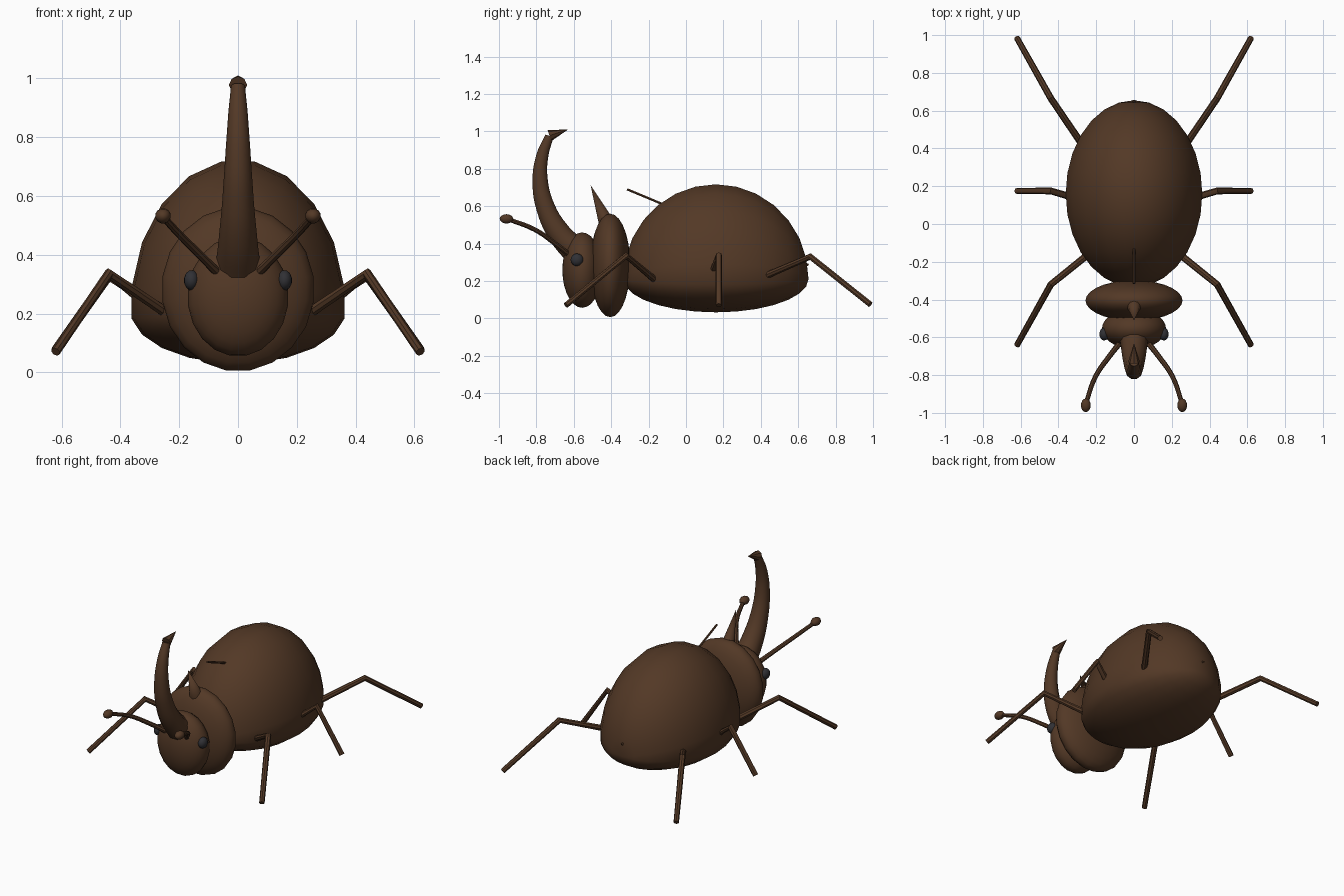
import bpy, math
from mathutils import Vector, Matrix

if "Cube" in bpy.data.objects:
    bpy.data.objects.remove(bpy.data.objects["Cube"])

def mat(name, rgb):
    m = bpy.data.materials.new(name)
    m.diffuse_color = (*rgb, 1)
    m.use_nodes = True
    m.node_tree.nodes["Principled BSDF"].inputs["Base Color"].default_value = m.diffuse_color
    return m

BROWN = mat("brown_shell", (0.086, 0.040, 0.019))
BLACK = mat("dark_eye", (0.03, 0.03, 0.035))

def finish(o, name, m=BROWN, angle=40):
    o.name = name
    o.data.materials.clear()
    o.data.materials.append(m)
    bpy.ops.object.select_all(action='DESELECT')
    o.select_set(True)
    bpy.context.view_layer.objects.active = o
    bpy.ops.object.shade_smooth_by_angle(angle=math.radians(angle))
    return o

def ball(name, loc, size, m=BROWN, seg=20, rings=14, under=None):
    # ellipsoid with poles along y; "under" gives a flatter lower half
    bpy.ops.mesh.primitive_uv_sphere_add(segments=seg, ring_count=rings, radius=1)
    o = bpy.context.object
    o.data.transform(Matrix.Rotation(math.pi / 2, 4, 'X') @ Matrix.Rotation(math.pi / seg, 4, 'Z'))
    for v in o.data.vertices:
        low = under is not None and v.co.z < 0
        v.co = Vector((v.co.x * size[0], v.co.y * size[1],
                       v.co.z * (under if low else size[2]))) + Vector(loc)
    return finish(o, name, m)

def tube(name, pts, radii, smooth=False, res=3):
    # tapered tube along a path
    c = bpy.data.curves.new(name, 'CURVE')
    c.dimensions = '3D'
    c.bevel_depth = 1
    c.bevel_resolution = res
    c.use_fill_caps = True
    c.resolution_u = 5
    s = c.splines.new('BEZIER' if smooth else 'POLY')
    P = s.bezier_points if smooth else s.points
    P.add(len(pts) - 1)
    for p, co, r in zip(P, pts, radii):
        p.radius = r
        if smooth:
            p.co = co
            p.handle_left_type = p.handle_right_type = 'AUTO'
        else:
            p.co = (*co, 1)
    tmp = bpy.data.objects.new(name + "_path", c)
    bpy.context.collection.objects.link(tmp)
    bpy.context.view_layer.update()
    me = bpy.data.meshes.new_from_object(tmp.evaluated_get(bpy.context.evaluated_depsgraph_get()))
    bpy.data.objects.remove(tmp)
    o = bpy.data.objects.new(name, me)
    bpy.context.collection.objects.link(o)
    return finish(o, name)

def cone(name, base, tip, r, n):
    a, b = Vector(base), Vector(tip)
    bpy.ops.mesh.primitive_cone_add(vertices=n, radius1=r, radius2=0, depth=(b - a).length)
    o = bpy.context.object
    o.data.transform(Matrix.Translation((a + b) / 2) @ (b - a).to_track_quat('Z', 'Y').to_matrix().to_4x4())
    return finish(o, name)

# body
ball("abdomen", (0, 0.16, 0.21), (0.366, 0.495, 0.513), under=0.18)
ball("thorax", (0, -0.405, 0.283), (0.26, 0.107, 0.28))
ball("head", (0, -0.555, 0.258), (0.172, 0.106, 0.204))

# wing seam rod running through the abdomen
tube("wing_seam", [(0, -0.315, 0.69), (0, 0.655, 0.285)], [0.007] * 2, res=1)

# large curved horn with hooked tip
tube("head_horn", [(0, -0.58, 0.35), (0, -0.675, 0.45), (0, -0.75, 0.59),
                   (0, -0.78, 0.74), (0, -0.768, 0.87), (0, -0.73, 0.975)],
     [0.078, 0.066, 0.053, 0.043, 0.034, 0.024], smooth=True)
cone("horn_tip", (0, -0.73, 0.977), (0, -0.63, 1.01), 0.031, 8)
cone("thorax_horn", (0, -0.425, 0.51), (0, -0.51, 0.712), 0.042, 10)

# paired parts
legs = {"front_leg": [(0.21, -0.135, 0.18), (0.44, -0.32, 0.335), (0.62, -0.642, 0.07)],
        "middle_leg": [(0.27, 0.125, 0.2), (0.44, 0.175, 0.335), (0.62, 0.175, 0.07)],
        "rear_leg": [(0.25, 0.385, 0.21), (0.44, 0.665, 0.33), (0.62, 0.985, 0.075)]}
for side, s in (("right", 1), ("left", -1)):
    for n, pts in legs.items():
        tube(f"{side}_{n}", [(s * x, y, z) for x, y, z in pts], [0.019, 0.018, 0.016], res=2)
    ball(f"{side}_eye", (s * 0.158, -0.583, 0.313), (0.026, 0.034, 0.035), BLACK, 12, 8)
    tube(f"{side}_antenna", [(s * x, y, z) for x, y, z in
         [(0.05, -0.6, 0.32), (0.13, -0.70, 0.40), (0.205, -0.81, 0.475), (0.255, -0.95, 0.53)]],
         [0.016, 0.014, 0.013, 0.012], smooth=True, res=2)
    ball(f"{side}_antenna_club", (s * 0.255, -0.96, 0.532), (0.027, 0.036, 0.026), BROWN, 12, 8)
